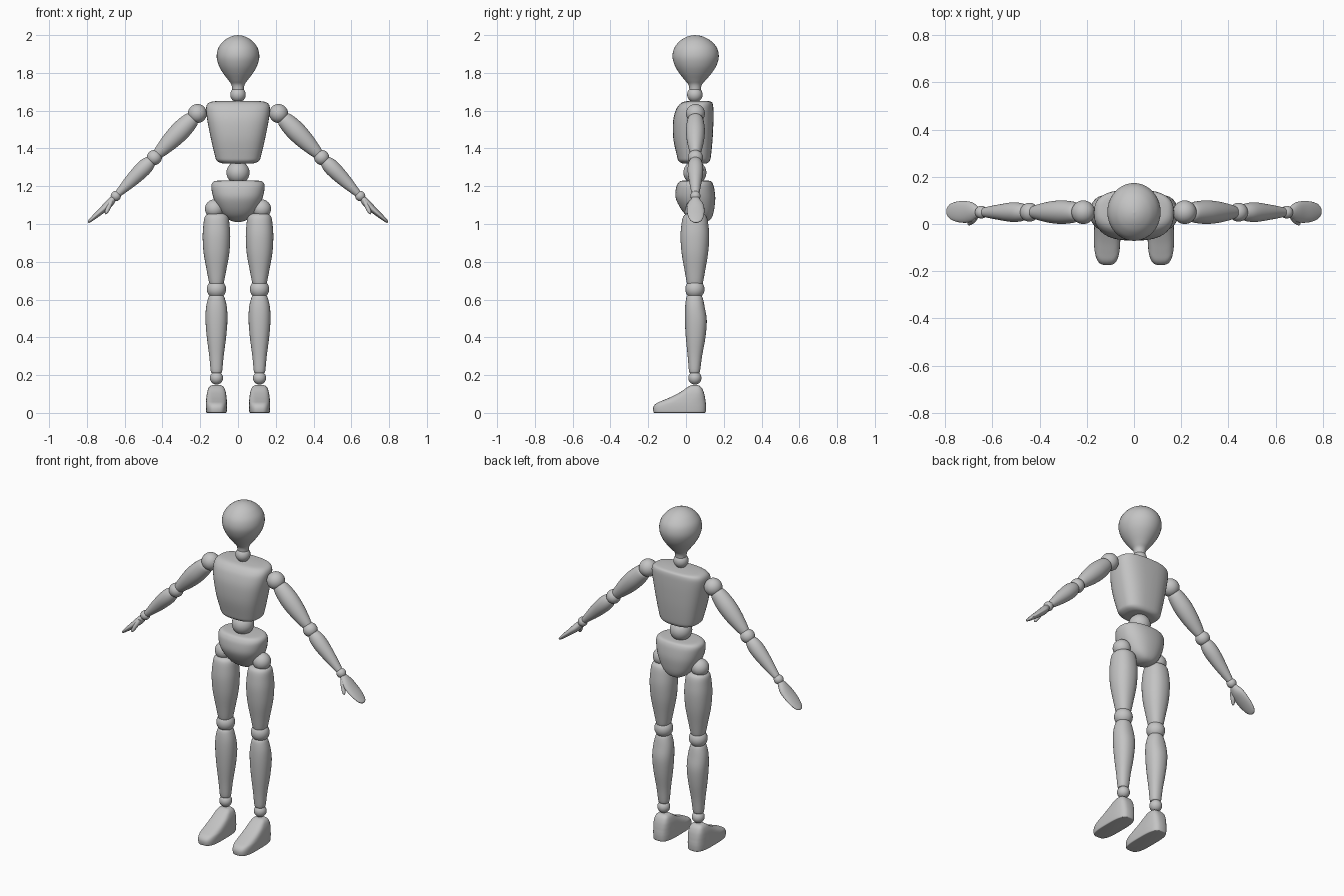
import bpy, bmesh, math
from mathutils import Vector

CY = 0.047                       # body centre line in y
grey = bpy.data.materials.new("plain grey")
grey.diffuse_color = (0.55, 0.55, 0.55, 1)


def finish(bm, name, mirror):
    bmesh.ops.recalc_face_normals(bm, faces=bm.faces)
    me = bpy.data.meshes.new(name)
    bm.to_mesh(me)
    bm.free()
    ob = bpy.data.objects.new(name, me)
    bpy.context.collection.objects.link(ob)
    me.materials.append(grey)
    if mirror:
        ob.modifiers.new("mirror", 'MIRROR').use_clip = False
    bpy.ops.object.select_all(action='DESELECT')
    ob.select_set(True)
    bpy.context.view_layer.objects.active = ob
    bpy.ops.object.shade_smooth_by_angle(angle=math.radians(50))


def ball(name, loc, r, mirror=False):
    bm = bmesh.new()
    bmesh.ops.create_uvsphere(bm, u_segments=32, v_segments=16, radius=r)
    bmesh.ops.translate(bm, verts=bm.verts, vec=loc)
    finish(bm, name, mirror)


def catmull(a, b, c, d, t):
    return [0.5 * (2*q + (r-p)*t + (2*p-5*q+4*r-s)*t*t + (3*q-p-3*r+s)*t**3)
            for p, q, r, s in zip(a, b, c, d)]


def loft(name, stations, power=2.0, start=(0, 0, 0), axis=(0, 0, 1), mirror=False, steps=4, n=40):
    """Smooth skin over stations (distance, u centre, v centre, u radius, v radius); v is world y."""
    w, v = Vector(axis).normalized(), Vector((0, 1, 0))
    u = v.cross(w)
    pts = [stations[0]] + list(stations) + [stations[-1]]
    rows = [catmull(*pts[i:i+4], k/steps) for i in range(len(stations)-1) for k in range(steps)]
    rows.append(stations[-1])
    bm = bmesh.new()
    rings = []
    for d, cu, cv, ru, rv in rows:
        ring = []
        for i in range(n):
            a = 2*math.pi*i/n
            c, s = math.cos(a), math.sin(a)
            x = math.copysign(abs(c)**(2/power), c) * max(ru, 0.001)
            y = math.copysign(abs(s)**(2/power), s) * max(rv, 0.001)
            ring.append(bm.verts.new(Vector(start) + w*d + u*(cu+x) + v*(cv+y)))
        rings.append(ring)
    for p, q in zip(rings, rings[1:]):
        for i in range(n):
            j = (i+1) % n
            bm.faces.new((p[i], p[j], q[j], q[i]))
    bm.faces.new(rings[0])
    bm.faces.new(rings[-1])
    finish(bm, name, mirror)


def limb(name, a, b, profile, **kw):
    """Limb between two joints; profile rows are (fraction, u radius, v radius)."""
    a, b = Vector(a), Vector(b)
    length = (b-a).length
    loft(name, [(t*length, 0, 0, ru, rv) for t, ru, rv in profile],
         start=a, axis=b-a, mirror=True, **kw)


# head and neck
head = [(1.695, .03), (1.735, .034), (1.76, .05), (1.80, .08), (1.84, .102), (1.885, .113),
        (1.93, .105), (1.965, .080), (1.985, .053), (1.996, .026), (2.0, 0)]
loft("head", [(z, 0, CY + .004*min(1, r/.1), r, r*(1.0 if r < .036 and z < 1.8 else 1.085))
              for z, r in head])
ball("neck_joint", (0, CY, 1.685), .041)

# torso
loft("chest", [(1.32, 0, .047, .07, .055), (1.323, 0, .045, .09, .07), (1.335, 0, .043, .112, .083),
               (1.36, 0, .042, .122, .09), (1.45, 0, .037, .143, .104), (1.54, 0, .038, .161, .107),
               (1.60, 0, .045, .169, .100), (1.63, 0, .053, .165, .09), (1.645, 0, .06, .148, .077),
               (1.65, 0, .063, .12, .06)], power=2.7)
ball("waist_joint", (0, CY, 1.272), .061)
loft("pelvis", [(1.01, 0, .085, 0, 0), (1.013, 0, .084, .025, .025), (1.025, 0, .08, .053, .05),
                (1.05, 0, .07, .084, .073), (1.09, 0, .059, .110, .092), (1.14, 0, .05, .131, .105),
                (1.19, 0, .048, .141, .101), (1.215, 0, .049, .138, .092),
                (1.227, 0, .05, .122, .08), (1.23, 0, .05, .095, .06)], power=2.35)

# legs
LX = .114
ball("hip_joint", (.125, CY, 1.08), .05, True)
ball("knee_joint", (LX, CY, .655), .051, True)
ball("ankle_joint", (LX, CY, .185), .035, True)
limb("thigh", (LX, CY, 1.055), (LX, CY, .675),
     [(0, .035, .035), (.01, .05, .05), (.05, .063, .063), (.15, .069, .071), (.32, .073, .076),
      (.55, .068, .070), (.8, .051, .054), (.97, .038, .042), (1, .030, .035)], power=2.2)
loft("calf", [(.212, LX, .045, .022, .022), (.22, LX, .045, .03, .029), (.30, LX, .047, .038, .038),
              (.40, LX, .051, .051, .052), (.49, LX, .052, .058, .058), (.56, LX, .047, .055, .052),
              (.61, LX, .045, .043, .043), (.625, LX, .045, .033, .033)], power=2.2, mirror=True)

# feet: rows are height, toe y, heel y, half width
foot = [(0, -.165, .098, .048), (.004, -.172, .104, .054), (.03, -.173, .106, .056),
        (.05, -.158, .105, .056), (.065, -.125, .103, .055), (.085, -.078, .100, .053),
        (.11, -.03, .094, .049), (.133, .003, .083, .041), (.145, .024, .068, .028),
        (.147, .036, .056, .012)]
loft("foot", [(z, LX, (a+b)/2, w, (b-a)/2) for z, a, b, w in foot], power=3.2, mirror=True)

# arms
shoulder, elbow, wrist = (.215, .05, 1.585), (.443, .05, 1.352), (.647, .05, 1.148)
ball("shoulder_joint", shoulder, .05, True)
ball("elbow_joint", elbow, .04, True)
ball("wrist_joint", wrist, .027, True)
limb("upper_arm", shoulder, elbow,
     [(.10, .03, .03), (.13, .041, .04), (.25, .049, .047), (.42, .052, .050),
      (.62, .047, .045), (.82, .036, .034), (.92, .028, .026)])
limb("forearm", elbow, wrist,
     [(.08, .026, .026), (.11, .033, .033), (.22, .041, .040), (.38, .041, .041),
      (.62, .034, .033), (.85, .023, .024), (.95, .018, .019)])

# hands
loft("hand", [(.012, 0, 0, .014, .018), (.03, .002, 0, .019, .027), (.06, .004, .001, .021, .041),
              (.10, .003, .001, .018, .046), (.145, 0, .002, .014, .043), (.18, -.002, .003, .010, .033),
              (.197, -.003, .003, .007, .019), (.203, -.003, .003, .002, .004)],
     start=wrist, axis=(.71, 0, -.70), mirror=True)
thumb_start, thumb_end = Vector((.668, .030, 1.125)), Vector((.702, .000, 1.052))
limb("thumb", thumb_start, thumb_end,
     [(0, .009, .011), (.3, .013, .015), (.65, .012, .013), (.9, .008, .009), (1, .002, .002)], n=20)
